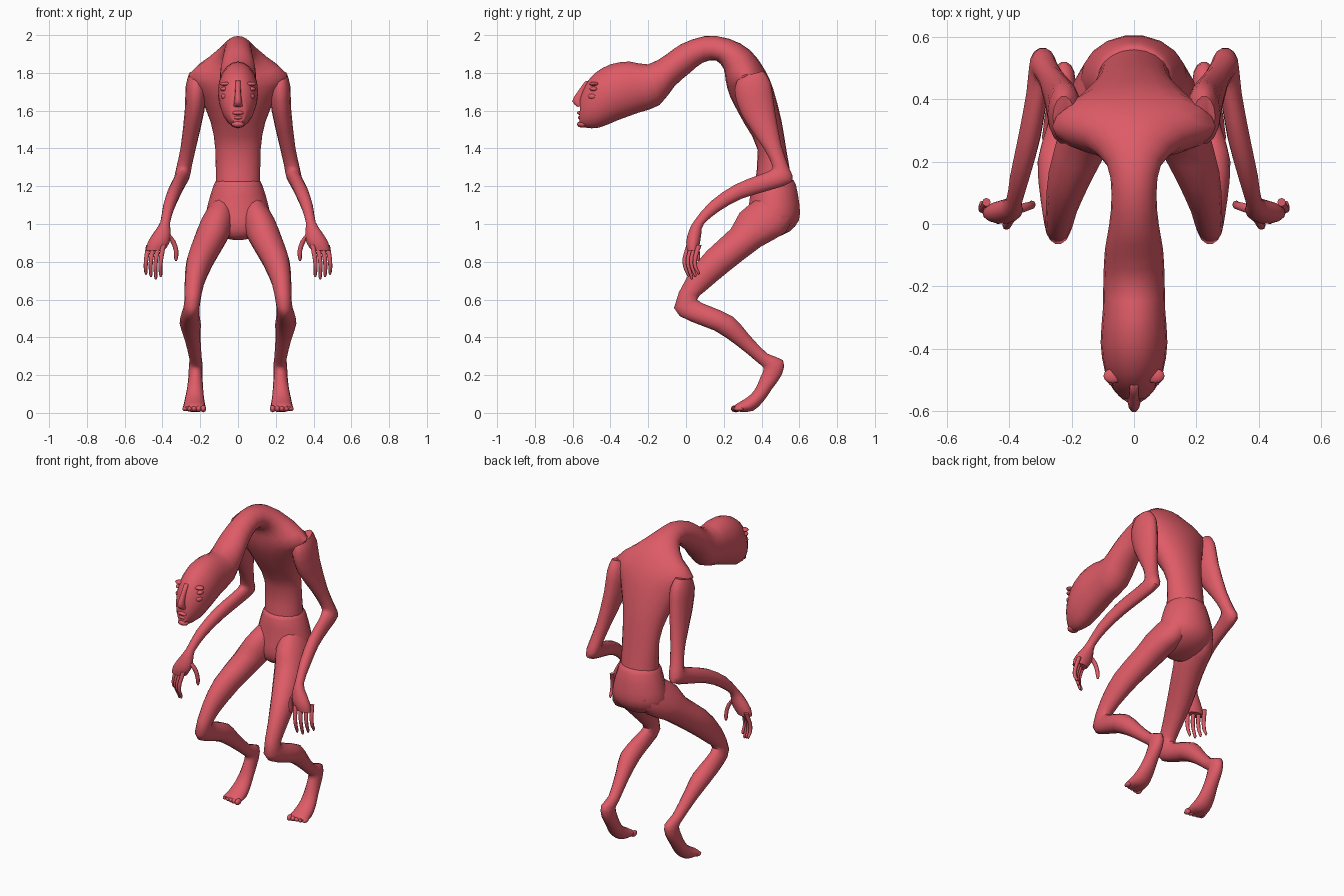
import bpy
import bmesh
from math import cos, sin, tau
from mathutils import Vector

default_cube = bpy.data.objects.get("Cube")
if default_cube:
    bpy.data.objects.remove(default_cube, do_unlink=True)

# Single skin colour
skin = bpy.data.materials.new("red skin")
skin.use_nodes = True
skin_colour = (0.73, 0.105, 0.135, 1)
skin.diffuse_color = skin_colour
skin.node_tree.nodes["Principled BSDF"].inputs["Base Color"].default_value = skin_colour


def smooth_stations(stations, steps):
    """Insert in-between stations along a Catmull-Rom curve."""
    points = [Vector(s) for s in stations]
    result = []
    for i in range(len(points) - 1):
        before = points[max(i - 1, 0)]
        start, end = points[i], points[i + 1]
        after = points[min(i + 2, len(points) - 1)]
        for step in range(steps):
            t = step / steps
            tangent_in, tangent_out = (end - before) / 2, (after - start) / 2
            delta = end - start
            result.append(start + tangent_in * t
                          + (delta * 3 - tangent_in * 2 - tangent_out) * t ** 2
                          + (tangent_in + tangent_out - delta * 2) * t ** 3)
    result.append(points[-1])
    return result


def finish(name, bm):
    """Turn a bmesh into a smooth-shaded skin object."""
    bmesh.ops.recalc_face_normals(bm, faces=bm.faces)
    mesh = bpy.data.meshes.new(name)
    bm.to_mesh(mesh)
    bm.free()
    mesh.materials.append(skin)
    obj = bpy.data.objects.new(name, mesh)
    bpy.context.collection.objects.link(obj)
    bpy.ops.object.select_all(action="DESELECT")
    obj.select_set(True)
    bpy.context.view_layer.objects.active = obj
    bpy.ops.object.shade_smooth_by_angle(angle=0.9)
    return obj


def loft(name, stations, side=1, sides=14, steps=2):
    """Skin oval rings; station = back y, back z, front y, front z, centre x, half width."""
    bm = bmesh.new()
    rings = []
    for back_y, back_z, front_y, front_z, x, width in smooth_stations(stations, steps):
        middle = Vector((x * side, (back_y + front_y) / 2, (back_z + front_z) / 2))
        depth = Vector((0, (back_y - front_y) / 2, (back_z - front_z) / 2))
        across = Vector((width, 0, 0))
        rings.append([bm.verts.new(middle + across * cos(tau * k / sides)
                                   + depth * sin(tau * k / sides))
                      for k in range(sides)])
    for lower, upper in zip(rings, rings[1:]):
        for k in range(sides):
            n = (k + 1) % sides
            bm.faces.new((lower[k], lower[n], upper[n], upper[k]))
    bm.faces.new(rings[0])
    bm.faces.new(rings[-1])
    return finish(name, bm)


def ellipsoid(name, centre, radii, side=1):
    bm = bmesh.new()
    bmesh.ops.create_uvsphere(bm, u_segments=12, v_segments=8, radius=1)
    for v in bm.verts:
        v.co = Vector((side * (centre[0] + v.co.x * radii[0]),
                       centre[1] + v.co.y * radii[1],
                       centre[2] + v.co.z * radii[2]))
    return finish(name, bm)


def digit(name, path, radius, side):
    """Thin tapering finger following a path of x, y, z points."""
    stations = []
    for i, (x, y, z) in enumerate(path):
        r = radius * (1 - 0.12 * i)
        stations.append((y + r, z, y - r, z, x, r))
    x, y, z = path[-1]
    stations.append((y + radius / 4, z - radius, y - radius / 4, z - radius, x, radius / 4))
    return loft(name, stations, side, sides=8)


# Torso, hunched shoulders, long neck and head in one sweep
loft("torso_neck_and_head", [
    (.565, 1.2, .36, 1.19, 0, .118),
    (.53, 1.4, .38, 1.39, 0, .12),
    (.505, 1.55, .31, 1.53, 0, .145),
    (.46, 1.72, .235, 1.67, 0, .21),
    (.415, 1.82, .21, 1.76, 0, .262),
    (.34, 1.92, .2, 1.82, 0, .16),
    (.23, 1.98, .16, 1.865, 0, .088),
    (.1, 1.995, .09, 1.855, 0, .072),
    (-.03, 1.95, .02, 1.8, 0, .08),
    (-.1, 1.9, -.06, 1.73, 0, .093),
    (-.2, 1.845, -.14, 1.63, 0, .098),
    (-.3, 1.86, -.25, 1.59, 0, .1),
    (-.4, 1.845, -.36, 1.55, 0, .107),
    (-.48, 1.8, -.46, 1.51, 0, .094),
    (-.53, 1.74, -.53, 1.51, 0, .067),
    (-.56, 1.67, -.565, 1.525, 0, .036),
], sides=20)

# Pelvis with a small lip at the waist
loft("pelvis", [
    (.565, 1.235, .36, 1.225, 0, .112),
    (.583, 1.21, .345, 1.205, 0, .128),
    (.603, 1.1, .33, 1.09, 0, .162),
    (.6, 1.02, .315, 1.0, 0, .17),
    (.55, .96, .33, .94, 0, .12),
    (.48, .93, .37, .915, 0, .05),
], sides=18)

# Nose ridge and lips
loft("nose", [
    (-.51, 1.76, -.535, 1.755, 0, .014),
    (-.53, 1.7, -.575, 1.7, 0, .015),
    (-.54, 1.655, -.604, 1.65, 0, .02),
    (-.54, 1.625, -.575, 1.62, 0, .024),
], sides=10)
ellipsoid("upper_lip", (0, -.555, 1.588), (.034, .022, .012))
ellipsoid("lower_lip", (0, -.553, 1.563), (.03, .02, .011))
ellipsoid("chin", (0, -.55, 1.528), (.035, .027, .018))

for side, label in ((1, "left"), (-1, "right")):
    # Eyes with lids, and cheekbones
    ellipsoid(label + "_eye", (.073, -.488, 1.715), (.02, .022, .012), side)
    ellipsoid(label + "_brow", (.068, -.487, 1.742), (.03, .024, .011), side)
    ellipsoid(label + "_cheekbone", (.065, -.49, 1.675), (.025, .03, .018), side)

    # Arm from shoulder to palm
    loft(label + "_arm", [
        (.41, 1.81, .28, 1.775, .225, .035),
        (.45, 1.75, .255, 1.71, .222, .055),
        (.47, 1.62, .29, 1.58, .23, .052),
        (.505, 1.42, .41, 1.4, .262, .041),
        (.545, 1.3, .455, 1.31, .285, .04),
        (.565, 1.225, .445, 1.285, .295, .041),
        (.45, 1.18, .39, 1.262, .31, .035),
        (.3, 1.135, .26, 1.21, .335, .036),
        (.18, 1.07, .13, 1.12, .365, .032),
        (.095, 1.0, .045, 1.02, .385, .026),
        (.082, .95, .015, .965, .4, .044),
        (.075, .9, .0, .905, .42, .058),
        (.065, .86, .005, .86, .438, .048),
    ], side)

    # Four fingers fanned across the palm, and a thumb
    for i in range(4):
        x, y = .395 + .026 * i, .006 + .018 * i
        tip = .72 + .012 * abs(i - 1)
        digit(f"{label}_finger_{i + 1}", [
            (x, y + .01, .89),
            (x + .012, y - .012, .82),
            (x + .016, y - .01, .77),
            (x + .014, y + .006, tip),
        ], .0135, side)
    digit(label + "_thumb", [
        (.378, .045, .95), (.345, .055, .91), (.328, .06, .86), (.328, .065, .82),
    ], .016, side)

    # Bent leg from hip to sole
    loft(label + "_leg", [
        (.58, 1.06, .37, 1.13, .085, .065),
        (.53, .955, .28, 1.06, .11, .09),
        (.4, .88, .235, .975, .142, .09),
        (.23, .75, .11, .86, .2, .073),
        (.11, .65, .01, .73, .23, .052),
        (.06, .6, -.065, .555, .243, .042),
        (.13, .565, .02, .485, .252, .047),
        (.25, .51, .15, .435, .253, .056),
        (.33, .42, .27, .355, .24, .042),
        (.43, .315, .38, .265, .225, .033),
        (.515, .28, .41, .235, .224, .036),
        (.51, .205, .395, .195, .225, .037),
        (.455, .125, .375, .145, .227, .042),
        (.41, .06, .345, .1, .23, .05),
        (.355, .01, .3, .068, .231, .058),
        (.29, .005, .27, .05, .232, .06),
        (.262, .01, .258, .038, .232, .054),
    ], side)

    # Toes
    for i in range(5):
        ellipsoid(f"{label}_toe_{i + 1}", (.184 + .024 * i, .264 + .004 * i, .022),
                  (.015, .027, .019 - .0015 * i), side)
